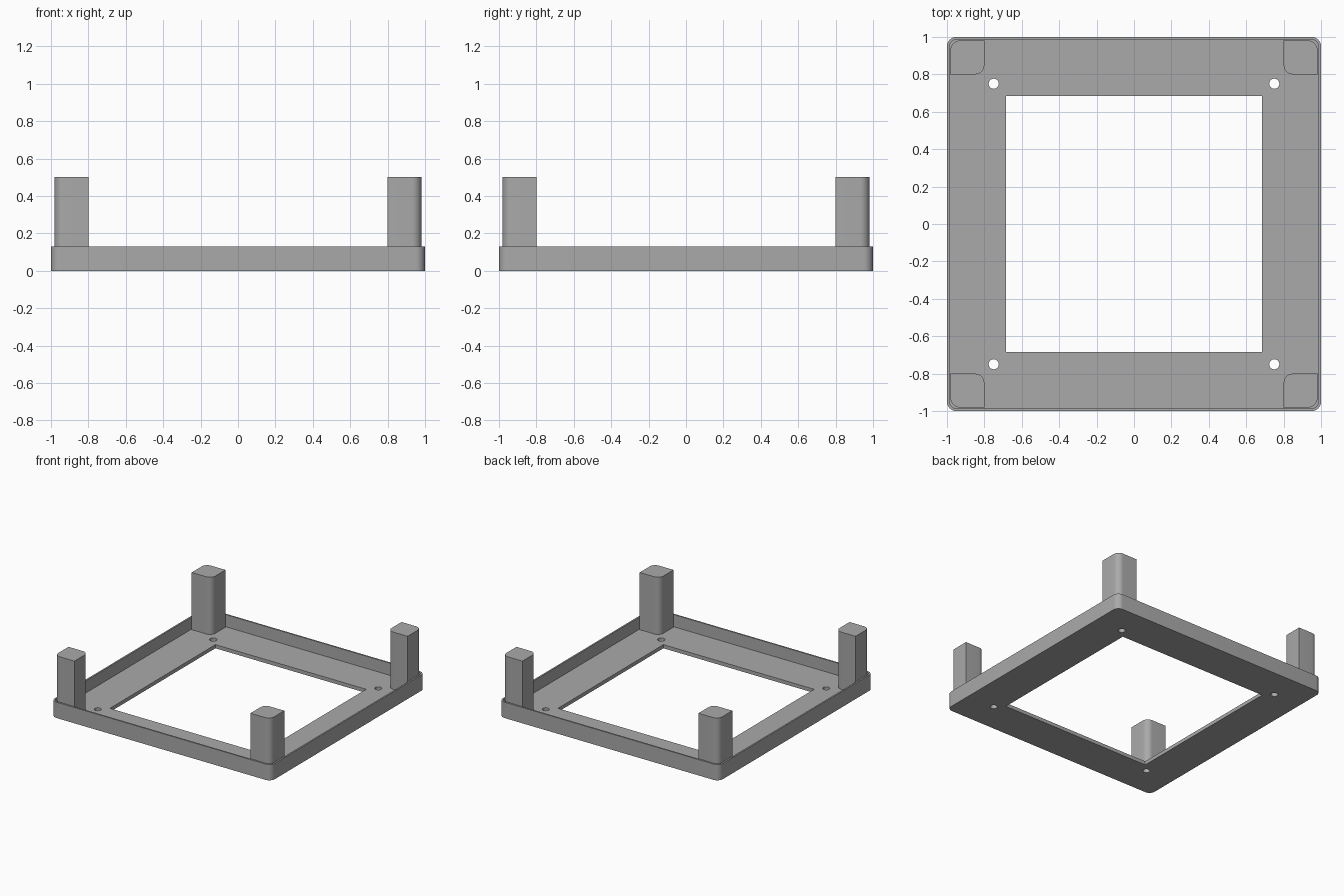
import bpy, bmesh
from math import pi, cos, sin, radians

cube = bpy.data.objects.get("Cube")
if cube:
    bpy.data.objects.remove(cube, do_unlink=True)

grey = bpy.data.materials.new("plain grey")
grey.use_nodes = True
colour = (0.4, 0.4, 0.4, 1)
grey.diffuse_color = colour
grey.node_tree.nodes["Principled BSDF"].inputs["Base Color"].default_value = colour


def rounded_box(x0, x1, y0, y1, radii, steps=8):
    """Outline of a rectangle; radii run anticlockwise from the +x +y corner."""
    points = []
    corners = [(x1, y1, -1, -1), (x0, y1, 1, -1), (x0, y0, 1, 1), (x1, y0, -1, 1)]
    for i, ((x, y, sx, sy), r) in enumerate(zip(corners, radii)):
        if r == 0:
            points.append((x, y))
            continue
        for k in range(steps + 1):
            a = pi / 2 * (i + k / steps)
            points.append((x + sx * r + r * cos(a), y + sy * r + r * sin(a)))
    return points


def circle(x, y, r, sides=32):
    return [(x + r * cos(2 * pi * k / sides), y + r * sin(2 * pi * k / sides))
            for k in range(sides)]


def prism(name, outline, z0, z1):
    bm = bmesh.new()
    face = bm.faces.new([bm.verts.new((x, y, z0)) for x, y in outline])
    top = bmesh.ops.extrude_face_region(bm, geom=[face])["geom"]
    bmesh.ops.translate(bm, vec=(0, 0, z1 - z0),
                        verts=[v for v in top if isinstance(v, bmesh.types.BMVert)])
    bmesh.ops.recalc_face_normals(bm, faces=bm.faces)
    mesh = bpy.data.meshes.new(name)
    bm.to_mesh(mesh)
    bm.free()
    mesh.materials.append(grey)
    obj = bpy.data.objects.new(name, mesh)
    bpy.context.collection.objects.link(obj)
    return obj


def select(obj):
    bpy.ops.object.select_all(action='DESELECT')
    obj.select_set(True)
    bpy.context.view_layer.objects.active = obj


def cut(obj, outline, z0, z1):
    cutter = prism("cutter", outline, z0, z1)
    cutter.hide_render = True
    mod = obj.modifiers.new("cut", 'BOOLEAN')
    mod.operation = 'DIFFERENCE'
    mod.solver = 'EXACT'
    mod.object = cutter
    select(obj)
    bpy.ops.object.modifier_apply(modifier=mod.name)
    bpy.data.objects.remove(cutter, do_unlink=True)


def smooth(obj):
    select(obj)
    bpy.ops.object.shade_smooth_by_angle(angle=radians(30))


FLOOR, RIM, POST = 0.03, 0.13, 0.5
WALL, WINDOW, SCREW = 0.987, 0.685, 0.75

# Shallow tray: thin rim, open window and four screw holes
tray = prism("tray", rounded_box(-1, 1, -1, 1, [0.05] * 4), 0, RIM)
cut(tray, rounded_box(-WALL, WALL, -WALL, WALL, [0.04] * 4), FLOOR, 1)
cut(tray, rounded_box(-WINDOW, WINDOW, -WINDOW, WINDOW, [0] * 4), -1, 1)
for sx in (-1, 1):
    for sy in (-1, 1):
        cut(tray, circle(sx * SCREW, sy * SCREW, 0.027), -1, 1)
smooth(tray)

# Corner posts, rounded on the outer and inner corners only
for sx, side in ((-1, "right"), (1, "left")):
    for sy, end in ((-1, "front"), (1, "back")):
        outline = [(sx * x, sy * y) for x, y in
                   rounded_box(0.8, 0.981, 0.8, 0.981, [0.05, 0, 0.05, 0])]
        smooth(prism(f"{end}_{side}_post", outline, FLOOR - 0.005, POST))
